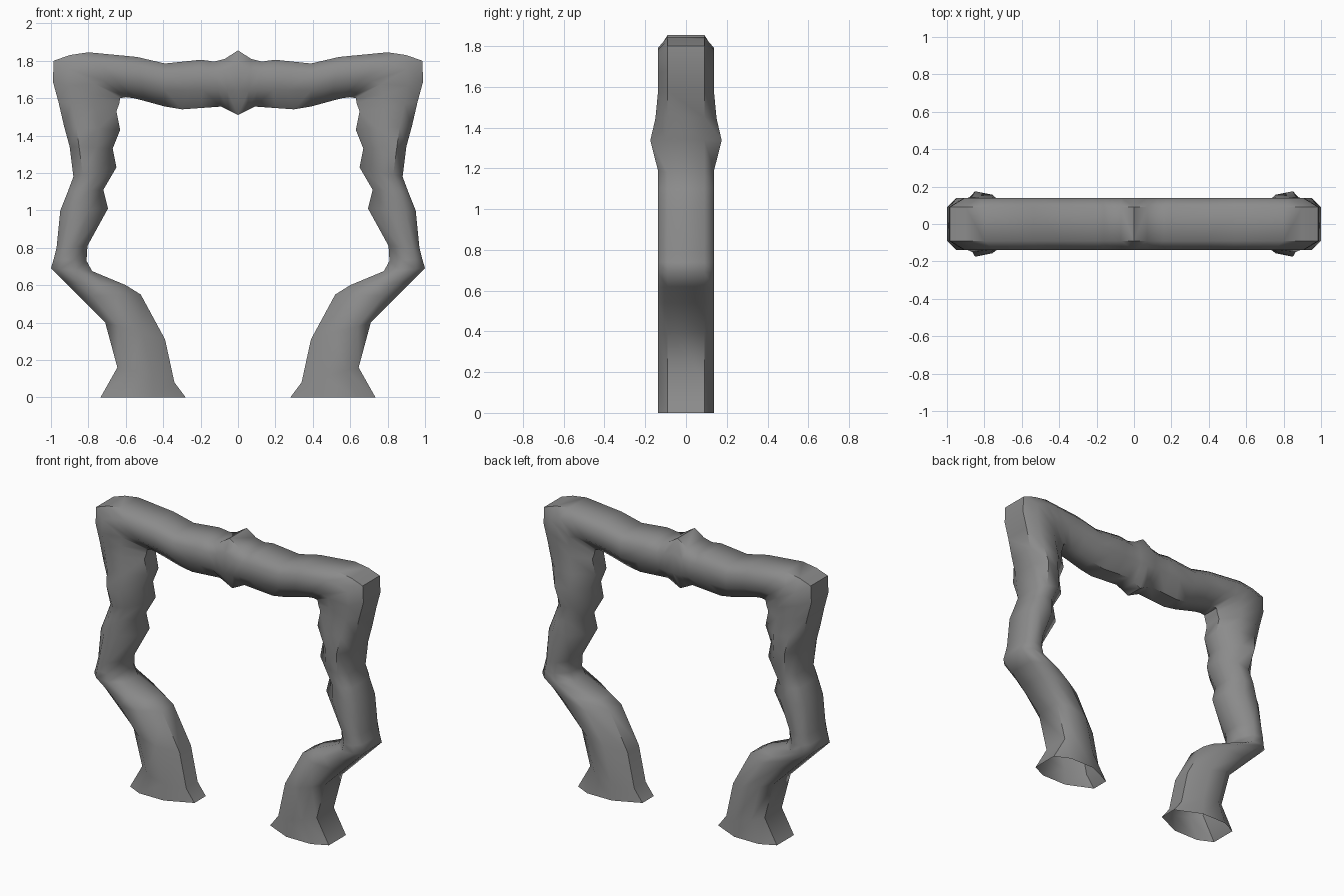
import bpy, bmesh, math

if "Cube" in bpy.data.objects:
    bpy.data.objects.remove(bpy.data.objects["Cube"])

# Half arch from foot to crown: outer x, outer z, inner x, inner z
STATIONS = [
    (.735, 0, .28, 0), (.645, .16, .34, .08), (.71, .40, .39, .31),
    (.85, .54, .52, .55), (.93, .62, .60, .60), (1.0, .69, .78, .675),
    (.985, .74, .81, .73), (.97, .80, .805, .81), (.95, 1.0, .695, 1.01),
    (.91, 1.10, .72, 1.11), (.88, 1.18, .65, 1.23), (.90, 1.34, .67, 1.33),
    (.93, 1.45, .63, 1.43), (.96, 1.58, .65, 1.53), (.99, 1.69, .635, 1.57),
    (.985, 1.80, .63, 1.60), (.90, 1.83, .60, 1.605), (.80, 1.845, .56, 1.60),
    (.54, 1.82, .50, 1.585), (.39, 1.785, .39, 1.555), (.20, 1.805, .30, 1.54),
    (.16, 1.80, .20, 1.547), (.13, 1.795, .09, 1.555), (.07, 1.81, .05, 1.535),
    (0, 1.855, 0, 1.51),
]
# Eight-sided section: fraction from outer to inner edge, depth
SECTION = [(0, -.09), (.22, -.138), (.62, -.138), (1, -.06),
           (1, .06), (.62, .138), (.22, .138), (0, .09)]
# Shoulder bulge on the front and back of the leg
BULGE = {11: .037, 12: .012}

bm = bmesh.new()
rings = []
for i, (ox, oz, ix, iz) in enumerate(STATIONS):
    ring = []
    for t, y in SECTION:
        if .1 < t < .9:
            y += BULGE.get(i, 0) * (1 if t < .5 else .5) * (1 if y > 0 else -1)
        ring.append(bm.verts.new((ox + (ix - ox) * t, y, oz + (iz - oz) * t)))
    rings.append(ring)

# Skin between neighbouring rings, feet left open underneath
n = len(SECTION)
for a, b in zip(rings, rings[1:]):
    for k in range(n):
        m = (k + 1) % n
        bm.faces.new((a[k], a[m], b[m], b[k]))
bmesh.ops.recalc_face_normals(bm, faces=bm.faces)

# Ensure the outer face points outward
f = max(bm.faces, key=lambda q: q.calc_center_median().x)
if f.normal.x < 0:
    bmesh.ops.reverse_faces(bm, faces=bm.faces)
mesh = bpy.data.meshes.new("stone_arch")
bm.to_mesh(mesh)
bm.free()
arch = bpy.data.objects.new("stone_arch", mesh)
bpy.context.collection.objects.link(arch)

# Dark stone
stone = bpy.data.materials.new("dark_stone")
stone.diffuse_color = (.26, .26, .26, 1)
stone.use_nodes = True
stone.node_tree.nodes["Principled BSDF"].inputs["Base Color"].default_value = stone.diffuse_color
mesh.materials.append(stone)

# Mirror the other half and smooth
mirror = arch.modifiers.new("mirror", 'MIRROR')
mirror.use_clip = True
mirror.merge_threshold = .001
bpy.context.view_layer.objects.active = arch
arch.select_set(True)
bpy.ops.object.modifier_apply(modifier="mirror")
bpy.ops.object.shade_smooth_by_angle(angle=math.radians(50))
